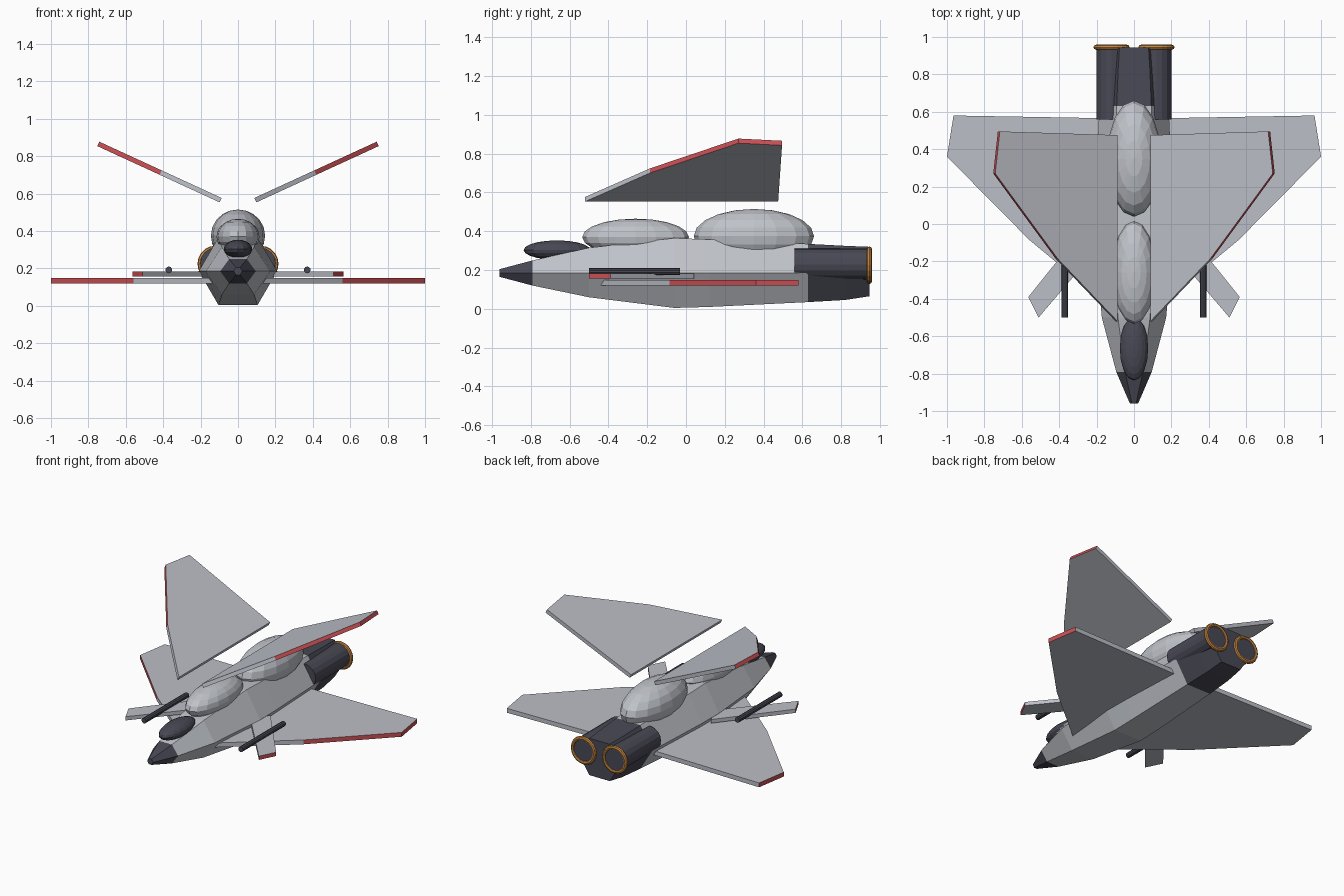
import bpy, bmesh, math
from mathutils import Matrix, Vector

if "Cube" in bpy.data.objects:
    bpy.data.objects.remove(bpy.data.objects["Cube"])


def material(name, rgb):
    m = bpy.data.materials.new(name)
    m.diffuse_color = (*rgb, 1)
    m.use_nodes = True
    m.node_tree.nodes["Principled BSDF"].inputs["Base Color"].default_value = m.diffuse_color
    return m


HULL = material("light grey", (0.52, 0.54, 0.58))
WING = material("wing grey", (0.50, 0.52, 0.57))
DARK = material("charcoal", (0.065, 0.065, 0.09))
RED = material("red edge", (0.60, 0.08, 0.09))
BRONZE = material("bronze", (0.55, 0.23, 0.05))


def finish(bm, name, mats, mirror=False):
    bmesh.ops.recalc_face_normals(bm, faces=bm.faces)
    me = bpy.data.meshes.new(name)
    bm.to_mesh(me)
    bm.free()
    ob = bpy.data.objects.new(name, me)
    bpy.context.collection.objects.link(ob)
    for m in mats:
        me.materials.append(m)
    if mirror:
        ob.modifiers.new("mirror", "MIRROR")
    return ob


def plate(name, outline, thick, red_from, origin, tilt=0):
    """Flat surface from a plan outline; edge faces past red_from are red."""
    bm = bmesh.new()
    face = bm.faces.new([bm.verts.new((x, y, -thick / 2)) for x, y in outline])
    top = bmesh.ops.extrude_face_region(bm, geom=[face])["geom"]
    bmesh.ops.translate(bm, vec=(0, 0, thick),
                        verts=[v for v in top if isinstance(v, bmesh.types.BMVert)])
    bm.normal_update()
    for f in bm.faces:
        if abs(f.normal.z) < 0.5 and f.calc_center_median().x > red_from:
            f.material_index = 1
    bm.transform(Matrix.Translation(origin) @ Matrix.Rotation(-tilt, 4, "Y"))
    return finish(bm, name, [WING, RED], True)


def tube(name, x, z, radius, y0, y1, sides, mat):
    """Cylinder running along y, mirrored across the centre."""
    bm = bmesh.new()
    mtx = Matrix.Translation((x, (y0 + y1) / 2, z)) @ Matrix.Rotation(math.pi / 2, 4, "X")
    bmesh.ops.create_cone(bm, cap_ends=True, segments=sides, radius1=radius,
                          radius2=radius, depth=y1 - y0, matrix=mtx)
    return finish(bm, name, [mat], True)


def ellipsoid(name, centre, radii, mat):
    bm = bmesh.new()
    mtx = Matrix.Translation(centre) @ Matrix.Diagonal((*radii, 1))
    bmesh.ops.create_uvsphere(bm, u_segments=16, v_segments=10, radius=1, matrix=mtx)
    return finish(bm, name, [mat])


# Hexagonal fuselage: y, bottom z, top z, half width
sections = [(-0.96, 0.165, 0.205, 0.022), (-0.79, 0.12, 0.25, 0.095),
            (-0.5, 0.06, 0.315, 0.172), (-0.06, 0.005, 0.365, 0.21),
            (0.12, 0.01, 0.358, 0.208), (0.63, 0.035, 0.335, 0.185),
            (0.82, 0.046, 0.325, 0.17), (0.945, 0.065, 0.32, 0.155)]
bm = bmesh.new()
rings = []
for y, lo, hi, w in sections:
    rings.append([bm.verts.new(p) for p in (
        (w, y, 0.185), (w * 0.5, y, hi), (-w * 0.5, y, hi),
        (-w, y, 0.185), (-w * 0.5, y, lo), (w * 0.5, y, lo))])
for a, b in zip(rings, rings[1:]):
    for i in range(6):
        j = (i + 1) % 6
        bm.faces.new((a[i], a[j], b[j], b[i]))
bm.faces.new(rings[0])
bm.faces.new(rings[-1])
# Dark nose cone and dark tail
for f in bm.faces:
    y = f.calc_center_median().y
    f.material_index = 1 if y < -0.8 or y > 0.64 else 0
finish(bm, "fuselage", [HULL, DARK])

# Canopy and the two dorsal domes
ellipsoid("canopy", (0, -0.665, 0.303), (0.076, 0.172, 0.05), DARK)
ellipsoid("front_dome", (0, -0.26, 0.37), (0.115, 0.275, 0.095), HULL)
ellipsoid("rear_dome", (0, 0.35, 0.375), (0.145, 0.31, 0.14), HULL)

# Main wings, raised angled fins and forward-swept canards
plate("main_wings", [(0.12, -0.45), (0.56, -0.085), (1.0, 0.36), (0.965, 0.58), (0.12, 0.565)],
      0.03, 0.6, (0, 0, 0.135))
plate("raised_fins", [(0, -0.52), (0.353, -0.185), (0.72, 0.27), (0.693, 0.495), (0, 0.475)],
      0.026, 0.4, (0.093, 0, 0.565), math.radians(24.7))
plate("canards", [(0.16, -0.09), (0.51, -0.5), (0.565, -0.39), (0.22, 0.04)],
      0.026, 0.5, (0, 0, 0.17))

# Cannons
tube("cannons", 0.37, 0.192, 0.018, -0.5, -0.03, 10, DARK)

# Engines with bronze nozzle rings
tube("engines", 0.12, 0.23, 0.081, 0.56, 0.95, 16, DARK)
bm = bmesh.new()
centre = Vector((0.12, 0.945, 0.225))
n, m, big, small = 20, 8, 0.083, 0.0135
grid = []
for i in range(n):
    a = math.tau * i / n
    grid.append([])
    for k in range(m):
        b = math.tau * k / m
        r = big + small * math.cos(b)
        grid[-1].append(bm.verts.new(centre + Vector(
            (r * math.cos(a), small * math.sin(b), r * math.sin(a)))))
for i in range(n):
    for k in range(m):
        bm.faces.new((grid[i][k], grid[(i + 1) % n][k],
                      grid[(i + 1) % n][(k + 1) % m], grid[i][(k + 1) % m]))
finish(bm, "nozzle_rings", [BRONZE], True)
